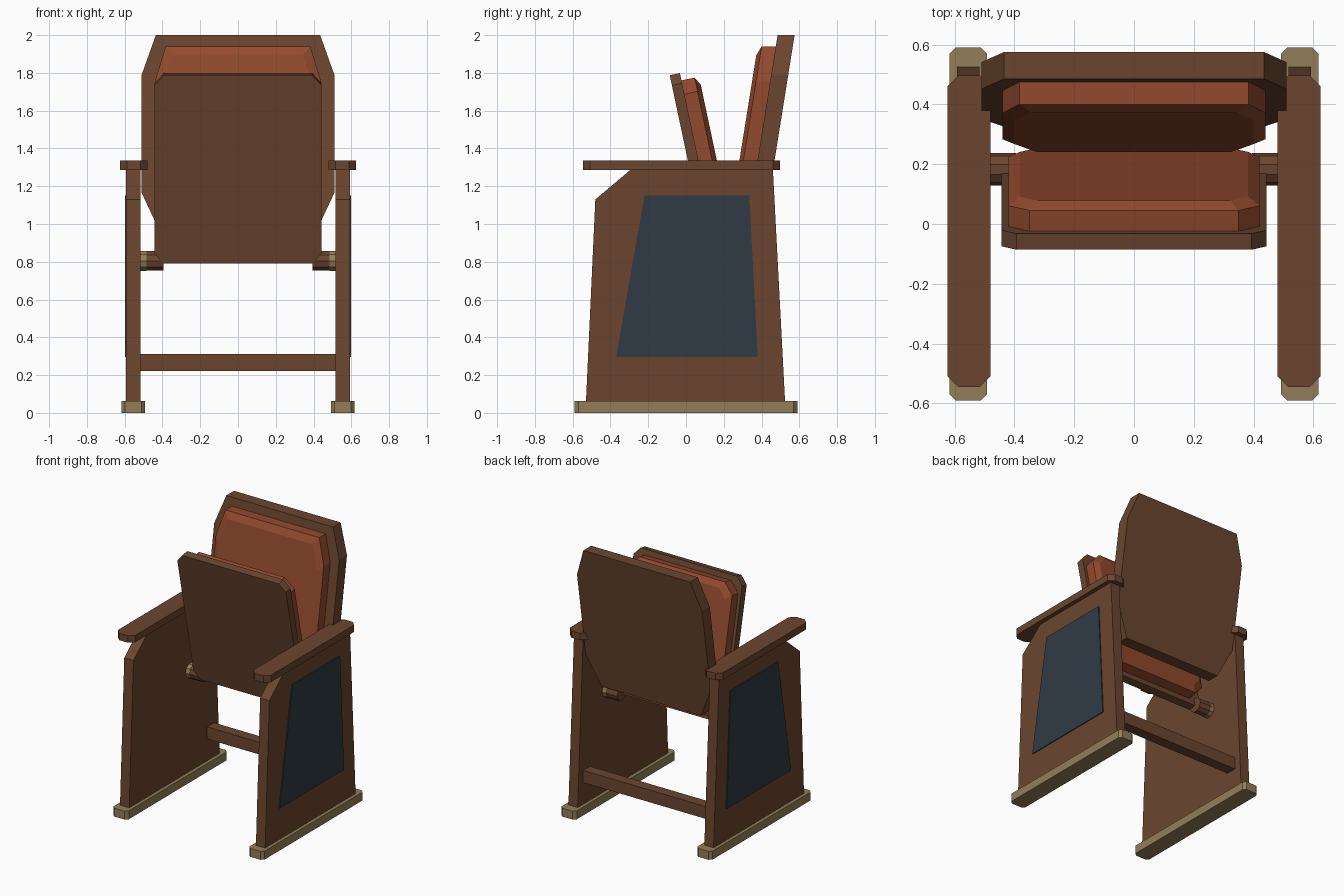
import bpy, bmesh, math

if "Cube" in bpy.data.objects:
    bpy.data.objects.remove(bpy.data.objects["Cube"])


def material(name, rgb):
    m = bpy.data.materials.new(name)
    m.diffuse_color = (*rgb, 1)
    m.use_nodes = True
    m.node_tree.nodes["Principled BSDF"].inputs["Base Color"].default_value = m.diffuse_color
    return m


WOOD = material("brown wood", (0.147, 0.060, 0.028))
FABRIC = material("rust fabric", (0.29, 0.068, 0.027))
NAVY = material("slate blue", (0.030, 0.043, 0.061))
BRASS = material("dull brass", (0.29, 0.21, 0.098))


def loft(name, rings, mat):
    """Skin matching rings of points and cap both ends."""
    bm = bmesh.new()
    vs = [[bm.verts.new(p) for p in r] for r in rings]
    n = len(vs[0])
    for a, b in zip(vs, vs[1:]):
        for i in range(n):
            j = (i + 1) % n
            bm.faces.new((a[i], a[j], b[j], b[i]))
    bm.faces.new(vs[0][::-1])
    bm.faces.new(vs[-1])
    bmesh.ops.recalc_face_normals(bm, faces=bm.faces)
    me = bpy.data.meshes.new(name)
    bm.to_mesh(me)
    bm.free()
    me.materials.append(mat)
    ob = bpy.data.objects.new(name, me)
    bpy.context.collection.objects.link(ob)
    return ob


def octagon(x0, x1, v0, v1, c, lo, hi):
    """Rectangle with cut corners: c along the first axis at low and high ends."""
    cl, ch = c
    return [(x0 + cl, v0), (x1 - cl, v0), (x1, v0 + lo), (x1, v1 - hi),
            (x1 - ch, v1), (x0 + ch, v1), (x0, v1 - hi), (x0, v0 + lo)]


def slab(name, outline, z0, z1, mat):
    return loft(name, [[(x, y, z) for x, y in outline] for z in (z0, z1)], mat)


def side_plate(name, profile, xa, xb, mat):
    return loft(name, [[(x, y, z) for y, z in profile] for x in (xa, xb)], mat)


# Mirrored side frames
PANEL = [(-0.53, 0.05), (0.525, 0.05), (0.46, 1.29), (-0.29, 1.29), (-0.48, 1.13)]
INLAY = [(-0.37, 0.295), (0.38, 0.295), (0.335, 1.15), (-0.22, 1.15)]
for s, tag in ((-1, "left"), (1, "right")):
    side_plate("side_panel_" + tag, PANEL, s * 0.517, s * 0.592, WOOD)
    side_plate("inlay_" + tag, INLAY, s * 0.591, s * 0.599, NAVY)
    a, b = sorted((s * 0.492, s * 0.617))
    slab("foot_" + tag, octagon(a, b, -0.59, 0.59, (0.02, 0.02), 0.02, 0.02), 0, 0.062, BRASS)
    a, b = sorted((s * 0.48, s * 0.624))
    slab("armrest_" + tag, octagon(a, b, -0.545, 0.497, (0.036, 0.036), 0.036, 0.036),
         1.286, 1.337, WOOD)
    # Hinge pin and its collar
    for name, r, xa, xb, mat in (("hinge_pin_", 0.054, 0.395, 0.49, WOOD),
                                 ("hinge_collar_", 0.056, 0.485, 0.518, BRASS)):
        ring = [(0.183 + r * math.cos(k * math.pi / 5), 0.805 + r * math.sin(k * math.pi / 5))
                for k in range(10)]
        side_plate(name + tag, ring, s * xa, s * xb, mat)

# Rear crossbar
slab("crossbar", [(-0.52, 0.38), (0.52, 0.38), (0.52, 0.46), (-0.52, 0.46)], 0.222, 0.312, WOOD)


# Leaning backrest: d is the distance in front of the board face
def lean(outline, d):
    return [(x, 0.485 - 0.16 * (2 - z) - d, z) for x, z in outline]


board = octagon(-0.51, 0.51, 0.94, 2.0, (0.105, 0.075), 0.225, 0.21)
loft("backrest_board", [lean(board, -0.09), lean(board, 0)], WOOD)
pad = octagon(-0.44, 0.44, 1.03, 1.94, (0.075, 0.057), 0.18, 0.185)
pad_face = octagon(-0.40, 0.40, 1.075, 1.893, (0.075, 0.057), 0.165, 0.165)
loft("backrest_cushion", [lean(pad, -0.01), lean(pad, 0.075), lean(pad_face, 0.096)], FABRIC)


# Folded-up seat: u runs along the seat, t is the height above its underside
def fold(outline, t):
    a = math.radians(12)
    c, s = math.cos(a), math.sin(a)
    return [(x, 0.126 - s * u + c * t, 0.79 + c * u + s * t) for x, u in outline]


base = octagon(-0.443, 0.443, 0, 1.02, (0.05, 0.05), 0.055, 0.055)
loft("seat_board", [fold(base, 0), fold(base, 0.055)], WOOD)
pad = octagon(-0.42, 0.42, 0.045, 0.98, (0.07, 0.07), 0.075, 0.075)
pad_face = octagon(-0.382, 0.382, 0.088, 0.937, (0.06, 0.06), 0.065, 0.065)
loft("seat_cushion", [fold(pad, 0.05), fold(pad, 0.126), fold(pad_face, 0.15)], FABRIC)
